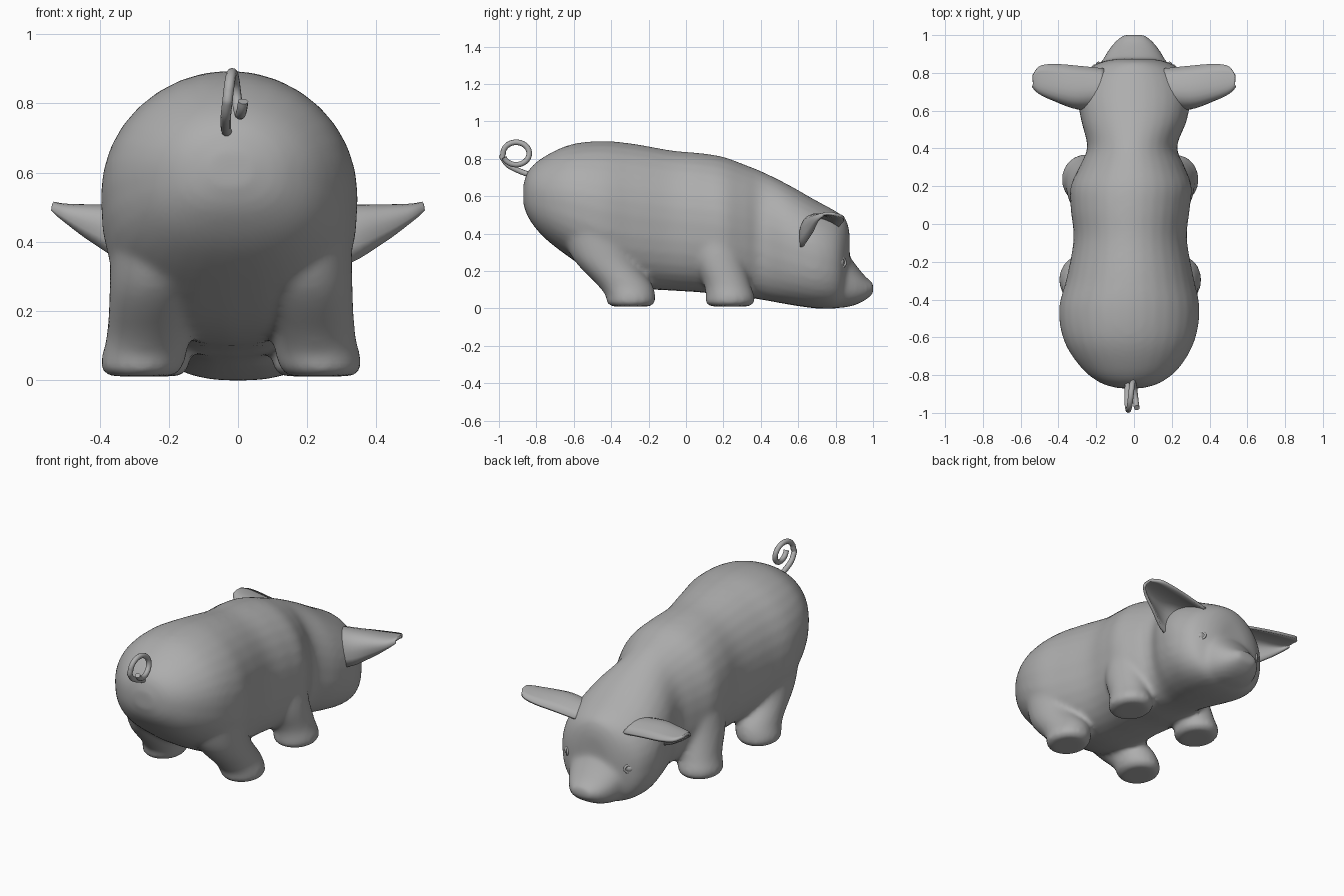
import bpy, bmesh, math
from mathutils import Vector

if "Cube" in bpy.data.objects:
    bpy.data.objects.remove(bpy.data.objects["Cube"], do_unlink=True)

# Single plain clay colour
grey = bpy.data.materials.new("clay grey")
grey.use_nodes = True
colour = (0.42, 0.42, 0.42, 1)
grey.diffuse_color = colour
grey.node_tree.nodes["Principled BSDF"].inputs["Base Color"].default_value = colour


def finish(bm, name):
    """Turn a bmesh into a smooth shaded object."""
    bmesh.ops.recalc_face_normals(bm, faces=bm.faces)
    mesh = bpy.data.meshes.new(name)
    bm.to_mesh(mesh)
    bm.free()
    obj = bpy.data.objects.new(name, mesh)
    bpy.context.collection.objects.link(obj)
    mesh.materials.append(grey)
    mesh.shade_smooth()
    return obj


def spline(rows, steps=5):
    """Catmull-Rom interpolation through rows of numbers."""
    result = []
    for i in range(len(rows) - 1):
        a, b, c, d = (rows[min(max(i + k, 0), len(rows) - 1)] for k in (-1, 0, 1, 2))
        for s in range(steps):
            t = s / steps
            result.append([0.5 * (2 * q + (r - p) * t + (2 * p - 5 * q + 4 * r - u) * t * t
                                  + (3 * q - p - 3 * r + u) * t ** 3)
                           for p, q, r, u in zip(a, b, c, d)])
    return result + [list(rows[-1])]


def loft(bm, rings):
    """Skin a list of closed rings and cap both ends."""
    loops = [[bm.verts.new(p) for p in ring] for ring in rings]
    n = len(loops[0])
    for a, b in zip(loops, loops[1:]):
        for i in range(n):
            j = (i + 1) % n
            bm.faces.new((a[i], a[j], b[j], b[i]))
    bm.faces.new(loops[0])
    bm.faces.new(loops[-1])


TURN = [(math.cos(math.tau * i / 32), math.sin(math.tau * i / 32)) for i in range(32)]


def flatten(c, s):
    """Square off the lower half of a unit circle point."""
    if s >= 0:
        return c, s
    return math.copysign(abs(c) ** 0.78, c), -abs(s) ** 0.78


# Round above, broad below
SECTION = [flatten(c, s) for c, s in TURN]


def trunk(bm, rows):
    """Rows: y, underside height, top height, half width, x centre."""
    loft(bm, [[(cx + w * c, y, (lo + hi) / 2 + (hi - lo) / 2 * s) for c, s in SECTION]
              for y, lo, hi, w, cx in spline(rows)])


def limb(bm, rows, side):
    """Rows: x, y, z, half width, half depth."""
    loft(bm, [[(side * x - 0.02 + w * c, y + d * s, z) for c, s in TURN]
              for x, y, z, w, d in spline(rows)])


bm = bmesh.new()

# Torso, neck and head
trunk(bm, [
    (-0.87, 0.56, 0.66, 0.06, -0.02),
    (-0.84, 0.48, 0.74, 0.16, -0.02),
    (-0.76, 0.38, 0.81, 0.26, -0.02),
    (-0.62, 0.27, 0.875, 0.345, -0.025),
    (-0.45, 0.16, 0.895, 0.372, -0.025),
    (-0.28, 0.11, 0.88, 0.335, -0.02),
    (-0.08, 0.095, 0.845, 0.3, -0.02),
    (0.08, 0.085, 0.83, 0.315, -0.02),
    (0.2, 0.07, 0.81, 0.32, -0.015),
    (0.31, 0.06, 0.77, 0.275, -0.01),
    (0.41, 0.045, 0.73, 0.238, -0.01),
    (0.55, 0.02, 0.66, 0.28, 0),
    (0.69, 0, 0.58, 0.3, 0),
    (0.8, 0, 0.52, 0.262, 0),
    (0.855, 0.03, 0.475, 0.18, 0),
    (0.875, 0.1, 0.4, 0.1, 0)])

# Snout
trunk(bm, [
    (0.76, 0, 0.36, 0.22, 0),
    (0.85, 0.005, 0.305, 0.175, 0),
    (0.91, 0.02, 0.23, 0.142, 0),
    (0.96, 0.045, 0.17, 0.105, 0),
    (1.002, 0.08, 0.135, 0.06, 0)])

# Legs: heavy thighs and shoulders narrowing to short feet
hind = [(0.19, -0.48, 0.45, 0.16, 0.2), (0.22, -0.44, 0.27, 0.132, 0.168),
        (0.24, -0.33, 0.13, 0.12, 0.148), (0.252, -0.298, 0.07, 0.122, 0.133),
        (0.26, -0.295, 0.03, 0.115, 0.128), (0.26, -0.295, 0.01, 0.09, 0.1)]
fore = [(0.17, 0.16, 0.6, 0.11, 0.12), (0.21, 0.17, 0.3, 0.118, 0.138),
        (0.235, 0.22, 0.13, 0.11, 0.125), (0.24, 0.235, 0.07, 0.12, 0.13),
        (0.242, 0.235, 0.03, 0.118, 0.13), (0.242, 0.235, 0.01, 0.09, 0.1)]
for side in (-1, 1):
    limb(bm, hind, side)
    limb(bm, fore, side)

# Fuse and soften the joints
body = finish(bm, "body")
remesh = body.modifiers.new("fuse", "REMESH")
remesh.mode = "VOXEL"
remesh.voxel_size = 0.014
remesh.use_smooth_shade = True
soften = body.modifiers.new("soften", "SMOOTH")
soften.factor = 0.5
soften.iterations = 10


def ear(name, side):
    """Cupped leaf: x, then front edge, back fold and lower edge as y, z."""
    rows = spline([
        (0.16, 0.82, 0.44, 0.62, 0.57, 0.61, 0.32),
        (0.3, 0.835, 0.46, 0.58, 0.58, 0.62, 0.33),
        (0.42, 0.845, 0.475, 0.61, 0.55, 0.67, 0.4),
        (0.5, 0.835, 0.49, 0.67, 0.525, 0.7, 0.46),
        (0.535, 0.79, 0.505, 0.73, 0.515, 0.73, 0.49)])
    bm = bmesh.new()
    grid = []
    for x, fy, fz, by, bz, ly, lz in rows:
        front, fold, low = Vector((fy, fz)), Vector((by, bz)), Vector((ly, lz))
        line = []
        for i in range(11):
            t = i / 10
            p = front * (1 - t) ** 2 + fold * 2 * t * (1 - t) + low * t * t
            line.append(bm.verts.new((side * x, p.x, p.y)))
        grid.append(line)
    for a, b in zip(grid, grid[1:]):
        for i in range(10):
            bm.faces.new((a[i], a[i + 1], b[i + 1], b[i]))
    obj = finish(bm, name)
    thick = obj.modifiers.new("thickness", "SOLIDIFY")
    thick.thickness = 0.016
    thick.offset = 0


def tube(name, points, radius, closed=False):
    """Round tube along a smooth path."""
    curve = bpy.data.curves.new(name, "CURVE")
    curve.dimensions = "3D"
    curve.bevel_depth = radius
    curve.bevel_resolution = 3
    curve.use_fill_caps = True
    path = curve.splines.new("POLY")
    path.points.add(len(points) - 1)
    for target, p in zip(path.points, points):
        target.co = (*p, 1)
    path.use_cyclic_u = closed
    path.use_smooth = True
    curve.materials.append(grey)
    obj = bpy.data.objects.new(name, curve)
    bpy.context.collection.objects.link(obj)


# Ears, and eyes with lids
for side, label in ((1, "left"), (-1, "right")):
    ear(label + "_ear", side)
    centre = Vector((side * 0.203, 0.822, 0.245))
    out = Vector((side * 0.75, 0.66, 0)).normalized()
    across = Vector((-out.y, out.x, 0))
    bm = bmesh.new()
    bmesh.ops.create_uvsphere(bm, u_segments=16, v_segments=10, radius=0.024)
    bmesh.ops.translate(bm, verts=bm.verts, vec=centre)
    finish(bm, label + "_eye")
    tube(label + "_eyelid", [centre + out * 0.01 + across * 0.032 * c + Vector((0, 0, 0.024 * s))
                             for c, s in TURN], 0.007, True)

# Curly tail: root sweeping back, then one loop
root = spline([(-0.03, -0.82, 0.71), (-0.035, -0.88, 0.73), (-0.035, -0.95, 0.765), (-0.03, -0.985, 0.81)])
loop = []
for i in range(1, 33):
    angle = math.pi * 1.08 - math.tau * 0.98 * i / 32
    loop.append((-0.03 + 0.045 * i / 32, -0.908 + 0.07 * math.cos(angle), 0.828 + 0.06 * math.sin(angle)))
tube("tail", root + loop, 0.015)
